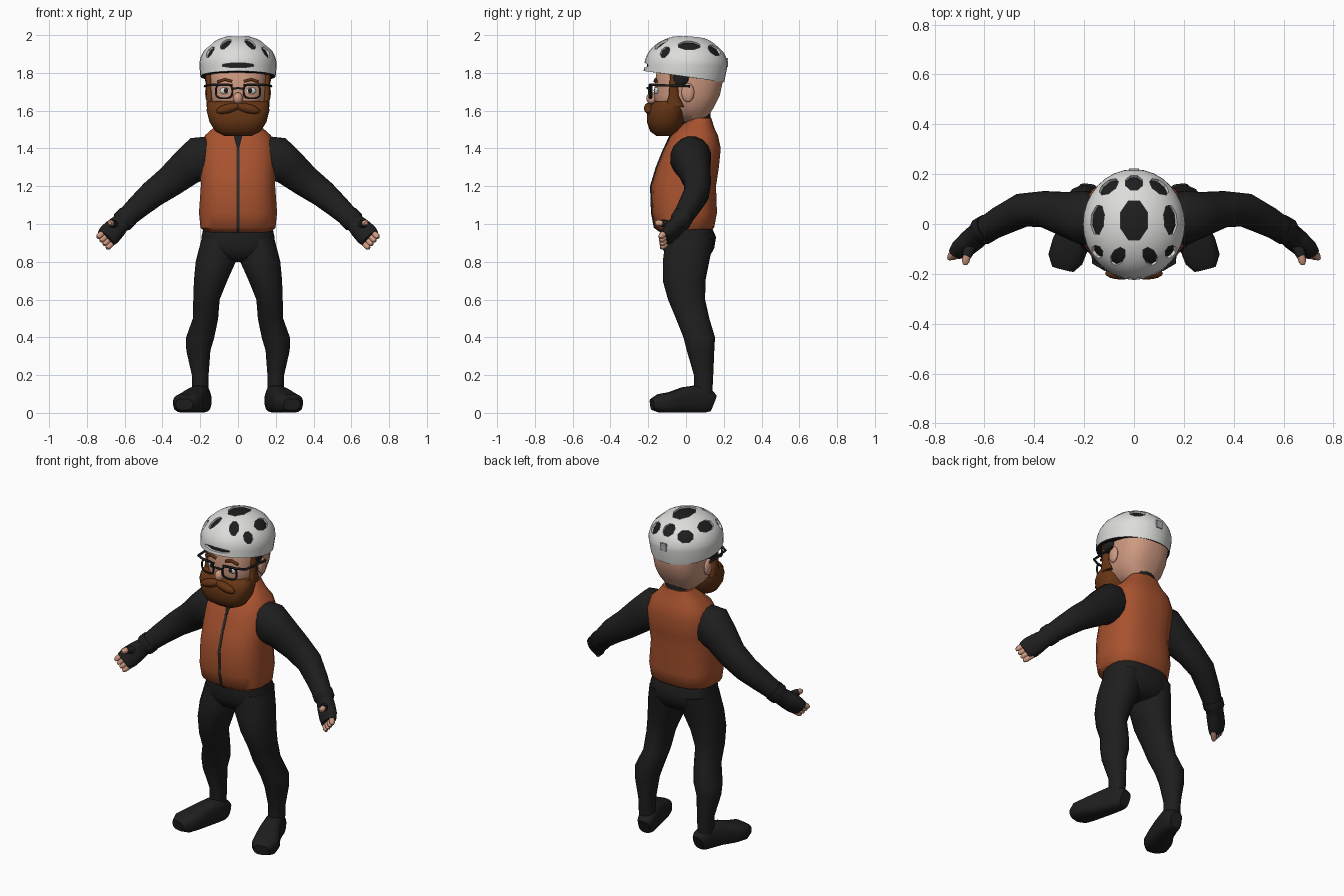
import bpy, bmesh
from math import sin, cos, pi, radians
from mathutils import Vector, Matrix

if "Cube" in bpy.data.objects:
    bpy.data.objects.remove(bpy.data.objects["Cube"], do_unlink=True)


def material(name, r, g, b):
    m = bpy.data.materials.new(name)
    m.use_nodes = True
    m.diffuse_color = (r, g, b, 1)
    m.node_tree.nodes["Principled BSDF"].inputs["Base Color"].default_value = (r, g, b, 1)
    return m


BLACK = material("black fabric", .013, .013, .013)
ORANGE = material("burnt orange", .39, .085, .028)
BROWN = material("beard brown", .13, .035, .007)
SKIN = material("skin", .62, .32, .22)
WHITE = material("helmet white", .72, .72, .71)
GREY = material("light grey", .4, .4, .4)
ZIP = material("zip grey", .03, .027, .025)


def finish(name, bm, mat, angle=45):
    bmesh.ops.recalc_face_normals(bm, faces=bm.faces)
    me = bpy.data.meshes.new(name)
    bm.to_mesh(me)
    bm.free()
    me.materials.append(mat)
    me.shade_smooth()
    me.set_sharp_from_angle(angle=radians(angle))
    ob = bpy.data.objects.new(name, me)
    bpy.context.scene.collection.objects.link(ob)
    return ob


def skin(name, rings, mat):
    """Bridge a list of point rings and cap both ends."""
    bm = bmesh.new()
    rows = [[bm.verts.new(p) for p in ring] for ring in rings]
    n = len(rows[0])
    for a, b in zip(rows, rows[1:]):
        for i in range(n):
            j = (i + 1) % n
            bm.faces.new((a[i], a[j], b[j], b[i]))
    bm.faces.new(rows[0])
    bm.faces.new(rows[-1])
    return finish(name, bm, mat)


def oval(c, u, v, ra, rb, n, p):
    pts = []
    for i in range(n):
        a = 2 * pi * (i + .5) / n
        k = [abs(t) ** (2 / p) * (1 if t > 0 else -1) for t in (cos(a), sin(a))]
        pts.append(c + u * ra * k[0] + v * rb * k[1])
    return pts


def loft(name, rings, mat, side=1, ref=None, n=16, p=2.2):
    """Rings are (x, y, z, ra, rb): level, or square to the path if ref is given."""
    cs = [Vector((r[0] * side, r[1], r[2])) for r in rings]
    out = []
    for i, r in enumerate(rings):
        u, v = Vector((1, 0, 0)), Vector((0, 1, 0))
        if ref:
            t = (cs[min(i + 1, len(cs) - 1)] - cs[max(i - 1, 0)]).normalized()
            v = Vector(ref)
            v = (v - t * v.dot(t)).normalized()
            u = t.cross(v)
        out.append(oval(cs[i], u, v, r[3], r[4], n, p))
    return skin(name, out, mat)


def body(name, rows, mat, n=24, p=2.6):
    """Rows are (z, front y, back y, half width)."""
    return loft(name, [(0, (f + b) / 2, z, w, (b - f) / 2) for z, f, b, w in rows], mat, n=n, p=p)


def ball(name, loc, radii, mat, tilt=0):
    bm = bmesh.new()
    mtx = Matrix.Translation(loc) @ Matrix.Rotation(tilt, 4, 'Y') @ Matrix.Diagonal((*radii, 1))
    bmesh.ops.create_uvsphere(bm, u_segments=16, v_segments=10, radius=1, matrix=mtx)
    return finish(name, bm, mat)


def wire(name, pts, r, mat, cyclic=False):
    cu = bpy.data.curves.new(name, 'CURVE')
    cu.dimensions = '3D'
    cu.bevel_depth, cu.bevel_resolution = r, 1
    s = cu.splines.new('POLY')
    s.points.add(len(pts) - 1)
    for q, p in zip(s.points, pts):
        q.co = (*p, 1)
    s.use_cyclic_u = cyclic
    cu.materials.append(mat)
    ob = bpy.data.objects.new(name, cu)
    bpy.context.scene.collection.objects.link(ob)


# Torso: vest, zip, collar, pelvis
VEST = [(.955, -.13, .12, .17), (.98, -.165, .15, .2), (1.06, -.18, .165, .208),
        (1.2, -.185, .16, .198), (1.3, -.155, .175, .2), (1.4, -.115, .185, .2),
        (1.47, -.08, .17, .175), (1.51, -.04, .15, .13), (1.56, .02, .135, .09)]
body("vest", VEST, ORANGE)
loft("zip", [(0, f, z, .008, .006) for z, f, b, w in VEST[:6]], ZIP, n=8)
loft("zip_opening", [(0, -.118, 1.39, .004, .006), (0, -.08, 1.47, .025, .008)], BLACK, n=8)
loft("neck_collar", [(0, .055, 1.48, .085, .085), (0, .055, 1.59, .08, .075)], BLACK)
body("pelvis", [(1.0, -.12, .13, .18), (.93, -.125, .16, .195), (.87, -.125, .15, .195),
                (.82, -.1, .12, .14), (.8, -.06, .08, .06)], BLACK)

# Limbs, built once and mirrored
ARM = [(.13, .03, 1.37, .1, .09), (.2, .025, 1.35, .118, .11), (.27, .04, 1.3, .1, .09),
       (.36, .06, 1.225, .085, .073), (.45, .055, 1.16, .074, .068),
       (.53, .015, 1.09, .063, .06), (.6, -.025, 1.025, .053, .05)]
GLOVE = [(.585, -.015, 1.04, .06, .056), (.61, -.03, 1.015, .06, .056), (.62, -.038, 1.005, .05, .046),
         (.65, -.065, .975, .058, .044), (.68, -.092, .945, .062, .038), (.7, -.115, .923, .054, .03)]
LEG = [(.105, .02, .92, .09, .13), (.118, 0, .8, .108, .125), (.145, -.01, .7, .09, .115),
       (.167, .003, .6, .071, .1), (.172, .035, .5, .068, .09), (.2, .07, .4, .076, .085),
       (.21, .077, .33, .065, .074), (.2, .093, .2, .045, .052), (.2, .09, .1, .045, .05)]
SHOE = [(.185, .145, .05, .035, .045), (.187, .125, .058, .048, .058), (.2, .07, .075, .054, .075),
        (.225, -.01, .068, .06, .068), (.255, -.08, .055, .075, .055),
        (.275, -.14, .05, .072, .05), (.285, -.18, .045, .045, .03)]
REACH, SPREAD = Vector((.56, -.61, -.56)), Vector((.65, -.1, .75))
for s, tag in ((1, "left"), (-1, "right")):
    loft(tag + "_sleeve", ARM, BLACK, s, (0, 1, 0))
    loft(tag + "_glove", GLOVE, BLACK, s, (0, 1, 0))
    loft(tag + "_leg", LEG, BLACK, s)
    loft(tag + "_shoe", SHOE, BLACK, s, (0, 0, 1), p=3)
    for i in range(4):
        base = Vector((.685, -.1, .933)) + SPREAD * (i - 1.5) * .025
        pts = [base, base + REACH * .045, base + REACH * .06]
        loft(f"{tag}_finger_{i + 1}", [(*q, r, r) for q, r in zip(pts, (.017, .016, .008))],
             SKIN, s, (0, 1, 0), n=8)
    thumb = [(.64, -.06, .985, .024, .024), (.662, -.105, 1.0, .023, .022),
             (.672, -.13, 1.005, .02, .02)]
    loft(tag + "_glove_thumb", thumb, BLACK, s, (0, 0, 1), n=10)
    loft(tag + "_thumb_tip", [(.67, -.125, 1.004, .017, .017), (.676, -.152, 1.005, .016, .016),
                              (.678, -.164, 1.004, .008, .008)], SKIN, s, (0, 0, 1), n=8)

# Head and beard
body("head", [(1.54, -.03, .11, .07), (1.58, -.12, .125, .11), (1.62, -.16, .15, .14),
              (1.68, -.17, .18, .152), (1.75, -.165, .195, .157), (1.82, -.155, .19, .162),
              (1.9, -.12, .15, .13)], SKIN)
body("beard", [(1.465, -.155, -.07, .07), (1.49, -.19, -.035, .12), (1.54, -.208, -.01, .152),
               (1.6, -.205, 0, .167), (1.635, -.185, -.005, .165), (1.65, -.165, -.015, .158)], BROWN)
ball("nose", (0, -.18, 1.665), (.026, .03, .032), SKIN)
for s, tag in ((1, "left"), (-1, "right")):
    ball(tag + "_moustache", (s * .05, -.197, 1.612), (.068, .026, .025), BROWN, s * .25)
    loft(tag + "_sideburn", [(.15, -.06, 1.62, .018, .05), (.152, -.065, 1.68, .017, .026),
                             (.156, -.065, 1.81, .014, .018)], BROWN, s, n=10)
    ball(tag + "_ear", (s * .158, .01, 1.695), (.016, .034, .05), SKIN)
    ball(tag + "_eye", (s * .065, -.153, 1.705), (.03, .014, .02), WHITE)
    ball(tag + "_pupil", (s * .063, -.163, 1.706), (.012, .008, .013), BLACK)
    wire(tag + "_eyebrow", [(s * x, -.168 + x * .1, z) for x, z in
                            ((.03, 1.755), (.07, 1.765), (.11, 1.752))], .008, BROWN)
    # Glasses
    rim = oval(Vector((s * .074, -.188, 1.702)), Vector((1, s * .15, 0)), Vector((0, 0, 1)),
               .044, .037, 16, 3)
    wire(tag + "_lens_rim", rim, .0055, BLACK, True)
    wire(tag + "_glasses_arm", [(s * .03, -.192, 1.736), (s * .115, -.182, 1.738),
                                (s * .162, -.155, 1.735), (s * .175, .02, 1.73)], .007, BLACK)
    # Helmet strap pads
    ball(tag + "_strap_pad", (s * .155, -.035, 1.775), (.02, .05, .05), BLACK)
wire("glasses_bridge", [(-.032, -.195, 1.715), (0, -.205, 1.72), (.032, -.195, 1.715)], .006, BLACK)

# Helmet
CENTRE = Vector((0, 0, 1.84))


def dome_point(az, el, k=1):
    return CENTRE + k * Vector((.205 * sin(az) * cos(el), -.22 * cos(az) * cos(el), .16 * sin(el)))


def dome(name, mat, k):
    az = [2 * pi * i / 32 for i in range(32)]
    rim = []
    for a in az:
        w = .97 + .05 * cos(a)
        rim.append(CENTRE + k * Vector((.205 * w * sin(a), -.22 * w * cos(a), .03 * cos(a) - .06)))
    rings = [[dome_point(a, radians(e), k) for a in az] for e in range(0, 88, 7)]
    return skin(name, [rim] + rings, mat)


shell = dome("helmet_shell", WHITE, 1)
dome("helmet_liner", BLACK, .935)

# Vents: azimuth from the front, elevation, half width, half height
VENTS = [(180, 86, .058, .085), (180, 40, .037, .042), (0, 0, .09, .013)]
for s in (1, -1):
    VENTS += [(s * 96, 43, .062, .036), (s * 144, 31, .046, .038),
              (s * 28, 47, .027, .048), (s * 55, 27, .028, .036)]
bm = bmesh.new()
for a, e, w, h in VENTS:
    a, e = radians(a), radians(e)
    q = dome_point(a, e)
    d = q - CENTRE
    nrm = Vector((d.x / .205 ** 2, d.y / .22 ** 2, d.z / .16 ** 2)).normalized()
    up = (Vector((0, 0, 1)) - nrm * nrm.z).normalized()
    turn = Matrix((up.cross(nrm), up, nrm)).transposed().to_4x4()
    bmesh.ops.create_cone(bm, cap_ends=True, segments=8, radius1=1, radius2=1, depth=.1,
                          matrix=Matrix.Translation(q) @ turn @ Matrix.Diagonal((w, h, 1, 1))
                          @ Matrix.Rotation(pi / 8, 4, 'Z'))
cutter = finish("vent_cutter", bm, WHITE)
cutter.hide_render = True
cut = shell.modifiers.new("vents", 'BOOLEAN')
cut.operation, cut.solver, cut.object = 'DIFFERENCE', 'EXACT', cutter
bpy.context.view_layer.update()
cut_mesh = bpy.data.meshes.new_from_object(shell.evaluated_get(bpy.context.evaluated_depsgraph_get()))
shell.modifiers.clear()
shell.data = cut_mesh
bpy.data.objects.remove(cutter, do_unlink=True)
# Dark underside of the shell
cut_mesh.materials.clear()
for m in (WHITE, BLACK):
    cut_mesh.materials.append(m)
for f in cut_mesh.polygons:
    f.material_index = int(f.normal.z < -.8 and f.center.z < 1.83)
cut_mesh.shade_smooth()
cut_mesh.set_sharp_from_angle(angle=radians(35))

# Rear badge plate
bm = bmesh.new()
bmesh.ops.create_cube(bm, size=1, matrix=Matrix.Translation((0, .219, 1.855))
                      @ Matrix.Diagonal((.04, .008, .045, 1)))
finish("rear_plate", bm, GREY)
